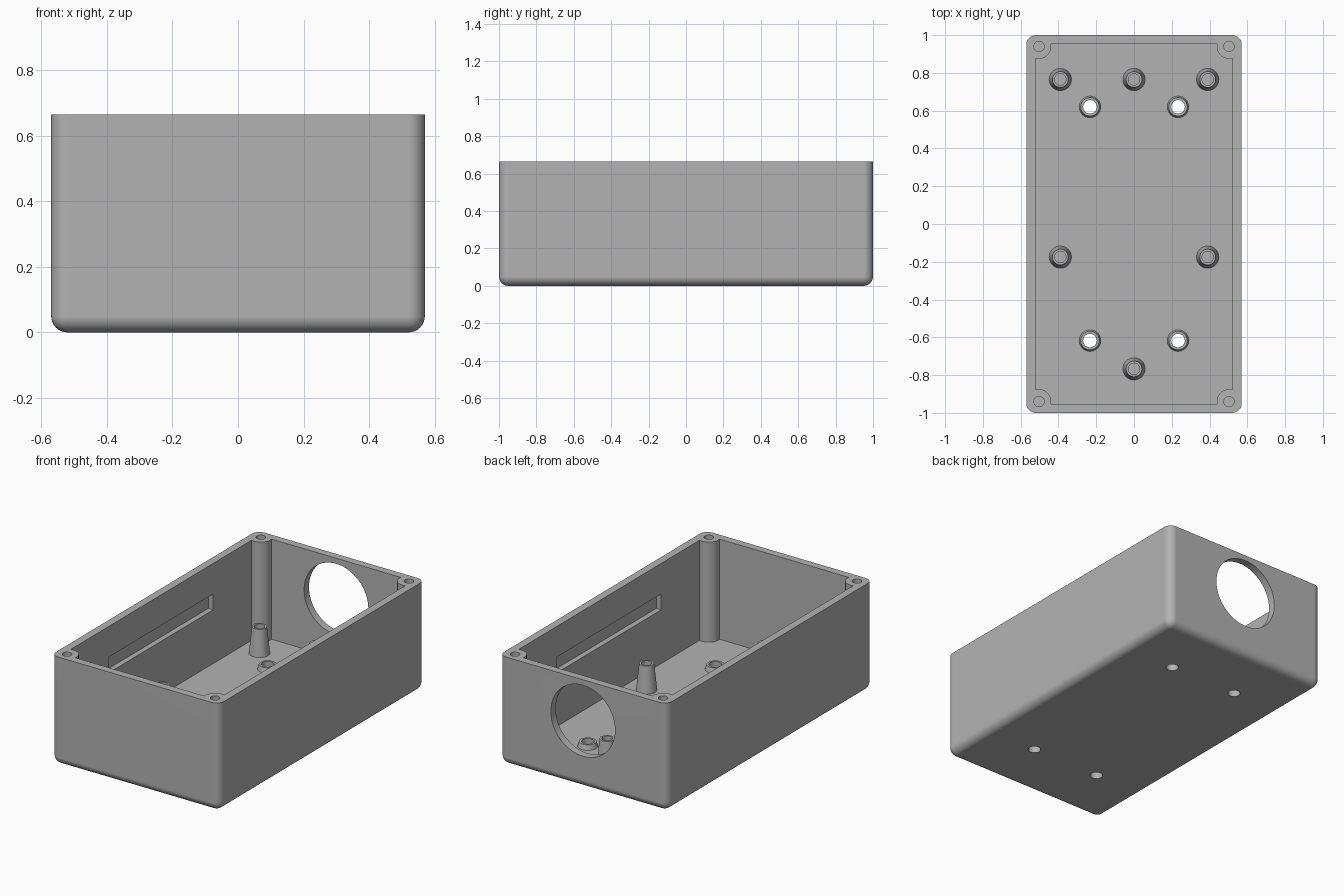
import bpy, bmesh
from math import sin, cos, pi, radians, asin, acos
from mathutils import Matrix, Vector

old = bpy.data.objects.get("Cube")
if old:
    bpy.data.objects.remove(old, do_unlink=True)

# Main dimensions
HX, HY, H = 0.57, 1.0, 0.665        # outer half sizes and height
IX, IY, FLOOR = 0.522, 0.953, 0.05  # cavity half sizes and floor level
ROUND = 0.05
POST_X, POST_Y, POST_R = 0.503, 0.94, 0.065
DRAIN_R = 0.036

grey = bpy.data.materials.new("plain_grey")
grey.use_nodes = True
colour = (0.45, 0.45, 0.45, 1)
grey.diffuse_color = colour
grey.node_tree.nodes["Principled BSDF"].inputs["Base Color"].default_value = colour


def make(name, bm):
    bmesh.ops.recalc_face_normals(bm, faces=bm.faces)
    mesh = bpy.data.meshes.new(name)
    bm.to_mesh(mesh)
    bm.free()
    mesh.materials.append(grey)
    ob = bpy.data.objects.new(name, mesh)
    bpy.context.collection.objects.link(ob)
    return ob


def activate(ob):
    bpy.ops.object.select_all(action='DESELECT')
    ob.select_set(True)
    bpy.context.view_layer.objects.active = ob


def smooth(ob):
    activate(ob)
    bpy.ops.object.shade_smooth_by_angle(angle=radians(30))


def box(bm, lo, hi):
    lo, hi = Vector(lo), Vector(hi)
    m = Matrix.Translation((lo + hi) / 2) @ Matrix.Diagonal((hi - lo).to_4d())
    m[3][3] = 1
    bmesh.ops.create_cube(bm, size=1, matrix=m)


def cylinder(bm, centre, r, depth, turn=Matrix()):
    bmesh.ops.create_cone(bm, cap_ends=True, segments=48, radius1=r, radius2=r,
                          depth=depth, matrix=Matrix.Translation(centre) @ turn)


def cut(ob, bm):
    cutter = make("cutter", bm)
    cutter.hide_render = True
    mod = ob.modifiers.new("cut", 'BOOLEAN')
    mod.operation, mod.solver, mod.object = 'DIFFERENCE', 'EXACT', cutter
    activate(ob)
    bpy.ops.object.modifier_apply(modifier=mod.name)
    bpy.data.objects.remove(cutter, do_unlink=True)


def lathe(name, profile, at, steps=40):
    bm = bmesh.new()
    verts = [bm.verts.new((r, 0, z)) for r, z in profile]
    edges = [bm.edges.new(p) for p in zip(verts, verts[1:])]
    bmesh.ops.spin(bm, geom=verts + edges, cent=(0, 0, 0), axis=(0, 0, 1),
                   angle=2 * pi, steps=steps)
    bmesh.ops.remove_doubles(bm, verts=bm.verts, dist=1e-5)
    ob = make(name, bm)
    ob.location = (at[0], at[1], 0)
    smooth(ob)


# Outer shell: block with rounded uprights and bottom, crisp top rim
bm = bmesh.new()
box(bm, (-HX, -HY, 0), (HX, HY, H))
soft = [e for e in bm.edges if min(v.co.z for v in e.verts) < H / 2]
bmesh.ops.bevel(bm, geom=soft, offset=ROUND, segments=8, profile=0.5, affect='EDGES')
case = make("case_body", bm)

# Cavity: rectangle with a round screw post left standing in each corner
start = -acos((IX - POST_X) / POST_R)
end = -pi - asin((IY - POST_Y) / POST_R)
arc = [start + (end - start) * i / 16 for i in range(17)]
arc = [(POST_X + POST_R * cos(a), POST_Y + POST_R * sin(a)) for a in arc]
outline = []
for sx, sy in ((1, 1), (-1, 1), (-1, -1), (1, -1)):
    outline += [(sx * x, sy * y) for x, y in arc[::sx * sy]]
bm = bmesh.new()
base = bm.faces.new([bm.verts.new((x, y, FLOOR)) for x, y in outline])
top = bmesh.ops.extrude_face_region(bm, geom=[base])["geom"]
bmesh.ops.translate(bm, vec=(0, 0, H), verts=[g for g in top if isinstance(g, bmesh.types.BMVert)])
cut(case, bm)

# Screw holes in the corner posts
bm = bmesh.new()
for sx in (-1, 1):
    for sy in (-1, 1):
        cylinder(bm, (sx * POST_X, sy * POST_Y, H), 0.027, 0.5)
cut(case, bm)

# Long shallow recesses inside both side walls
bm = bmesh.new()
for sx in (-1, 1):
    xs = sorted((sx * (IX - 0.05), sx * (IX + 0.033)))
    box(bm, (xs[0], -0.505, 0.38), (xs[1], 0.505, 0.477))
cut(case, bm)

# Round opening in the back wall
bm = bmesh.new()
bmesh.ops.create_cone(bm, cap_ends=True, segments=96, radius1=0.218, radius2=0.218, depth=0.2,
                      matrix=Matrix.Translation((0, HY, 0.413)) @ Matrix.Rotation(pi / 2, 4, 'X'))
cut(case, bm)

# Through holes in the floor
drains = [(sx * 0.233, y) for sx in (-1, 1) for y in (0.62, -0.617)]
bm = bmesh.new()
for x, y in drains:
    cylinder(bm, (x, y, 0), DRAIN_R, 0.3)
cut(case, bm)

smooth(case)
weighted = case.modifiers.new("even_shading", 'WEIGHTED_NORMAL')
weighted.keep_sharp = True

# Short collars around the floor holes
for i, (x, y) in enumerate(drains):
    lathe(f"floor_collar_{i + 1}",
          [(0.057, FLOOR), (0.049, 0.08), (DRAIN_R, 0.08), (DRAIN_R, FLOOR)], (x, y))

# Tall tapered standoffs with blind screw holes
spots = [(0, 0.765), (0, -0.767)] + [(sx * 0.39, y) for sx in (-1, 1) for y in (0.765, -0.175)]
for i, spot in enumerate(spots):
    lathe(f"standoff_{i + 1}",
          [(0.059, FLOOR), (0.042, 0.215), (0.03, 0.215), (0.03, FLOOR + 0.01), (0, FLOOR + 0.01)], spot)
